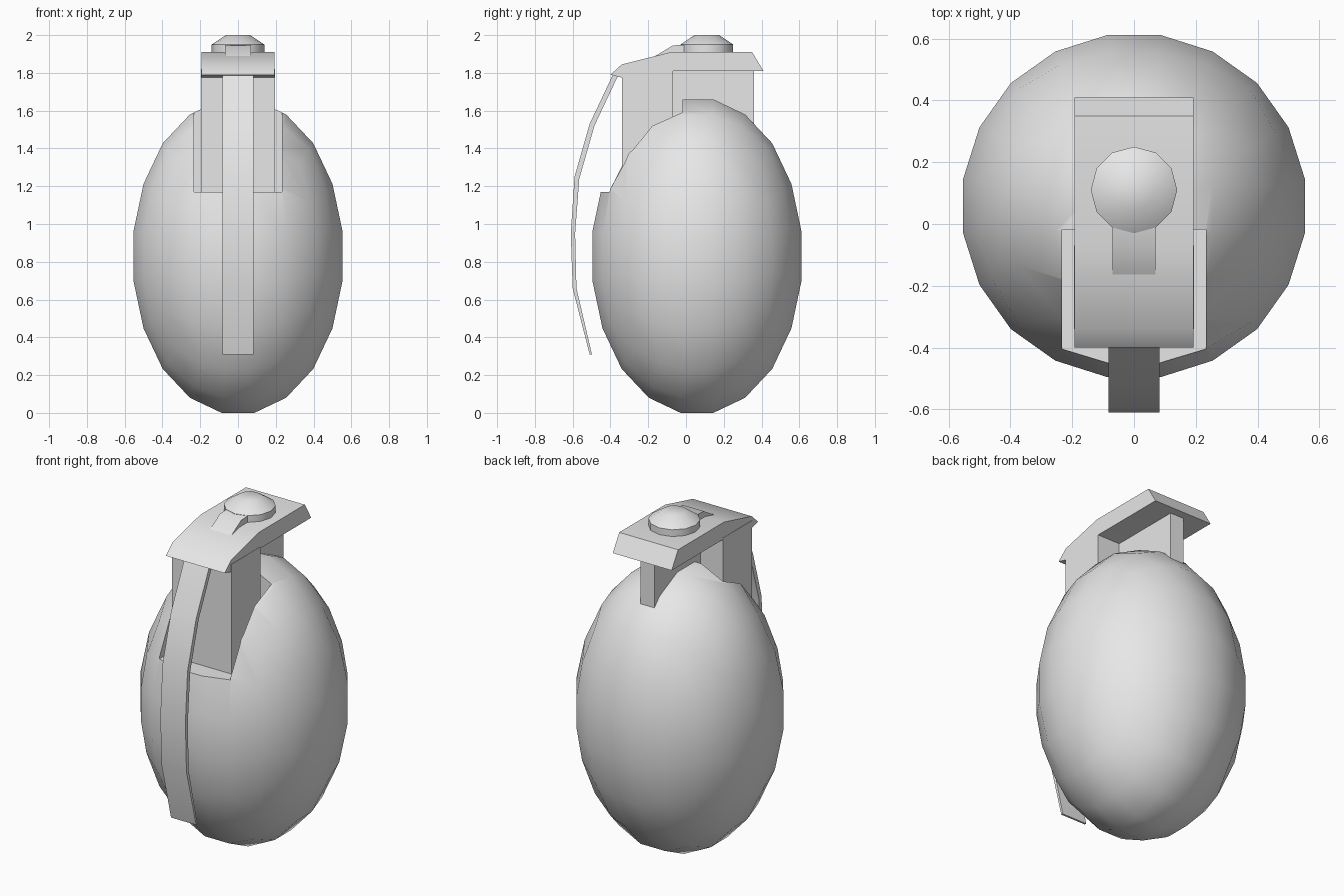
import bpy
import bmesh
import math
from mathutils import Vector

old = bpy.data.objects.get("Cube")
if old:
    bpy.data.objects.remove(old, do_unlink=True)

# Single flat grey
GREY = (0.8, 0.8, 0.8, 1.0)
grey = bpy.data.materials.new("plain grey")
grey.use_nodes = True
grey.diffuse_color = GREY
grey.node_tree.nodes["Principled BSDF"].inputs["Base Color"].default_value = GREY


def finish(bm, name):
    """Turn a bmesh into a named, coloured object."""
    bmesh.ops.recalc_face_normals(bm, faces=bm.faces[:])
    mesh = bpy.data.meshes.new(name)
    bm.to_mesh(mesh)
    bm.free()
    mesh.materials.append(grey)
    obj = bpy.data.objects.new(name, mesh)
    bpy.context.collection.objects.link(obj)
    return obj


def activate(obj):
    bpy.ops.object.select_all(action='DESELECT')
    obj.select_set(True)
    bpy.context.view_layer.objects.active = obj


def smooth(obj, degrees):
    activate(obj)
    bpy.ops.object.shade_smooth_by_angle(angle=math.radians(degrees))


def box(name, low, high):
    bm = bmesh.new()
    bmesh.ops.create_cube(bm, size=1)
    low, high = Vector(low), Vector(high)
    for v in bm.verts:
        v.co = (low + high) / 2 + v.co * (high - low)
    return finish(bm, name)


def extrude_profile(name, profile, half_width):
    """Extrude a side profile of (y, z) points across x."""
    bm = bmesh.new()
    face = bm.faces.new([bm.verts.new((-half_width, y, z)) for y, z in profile])
    side = bmesh.ops.extrude_face_region(bm, geom=[face])["geom"]
    for v in side:
        if isinstance(v, bmesh.types.BMVert):
            v.co.x = half_width
    return finish(bm, name)


# Egg-shaped body: an evenly divided cube rounded into an ellipsoid
bm = bmesh.new()
bmesh.ops.create_cube(bm, size=2)
bmesh.ops.subdivide_edges(bm, edges=bm.edges[:], cuts=4, use_grid_fill=True)
for v in bm.verts:
    d = Vector([math.tan(c * math.pi / 4) for c in v.co]).normalized()
    v.co = (d.x * 0.567, d.y * 0.567 + 0.058, d.z * 0.85 + 0.83)
body = finish(bm, "body")

# Square notch at the upper front of the body
cutter = box("notch_cutter", (-0.233, -0.9, 1.17), (0.233, -0.018, 2.2))
cutter.hide_render = True
notch = body.modifiers.new("notch", 'BOOLEAN')
notch.operation = 'DIFFERENCE'
notch.solver = 'EXACT'
notch.object = cutter
activate(body)
bpy.ops.object.modifier_apply(modifier=notch.name)
bpy.data.objects.remove(cutter, do_unlink=True)
smooth(body, 30)

# Neck block in the notch and the thin fin behind it
box("neck_block", (-0.195, -0.34, 1.16), (0.195, -0.07, 1.82))
box("rear_fin", (-0.045, -0.08, 1.4), (0.045, 0.36, 1.83))

# Bent cap plate
cap = extrude_profile("cap_plate", [
    (-0.40, 1.79), (-0.34, 1.845), (-0.08, 1.91), (0.35, 1.91),
    (0.41, 1.81), (-0.07, 1.81), (-0.34, 1.775)], 0.193)
smooth(cap, 40)

# Curved safety lever hanging down the front
outer = [(-0.385, 1.795), (-0.51, 1.53), (-0.59, 1.25),
         (-0.61, 0.95), (-0.60, 0.66), (-0.51, 0.31)]
inner = [(-0.36, 1.785), (-0.485, 1.52), (-0.565, 1.24),
         (-0.587, 0.95), (-0.58, 0.66), (-0.498, 0.31)]
lever = extrude_profile("lever", outer + inner[::-1], 0.082)
smooth(lever, 40)

# Round button on the cap
bm = bmesh.new()
rings = []
for radius, z in [(0.14, 1.90), (0.14, 1.95), (0.065, 2.0)]:
    ring = bmesh.ops.create_circle(bm, segments=12, radius=radius)["verts"]
    for v in ring:
        v.co += Vector((0, 0.11, z))
    rings.append(ring)
for a, b in zip(rings, rings[1:]):
    for i in range(12):
        j = (i + 1) % 12
        bm.faces.new((a[i], a[j], b[j], b[i]))
bm.faces.new(rings[0])
bm.faces.new(rings[-1])
smooth(finish(bm, "button"), 40)

# Short tongue running forward from the button
tongue = extrude_profile("button_tongue", [
    (-0.17, 1.885), (-0.07, 1.945), (0.08, 1.955), (0.08, 1.88)], 0.07)
smooth(tongue, 40)
